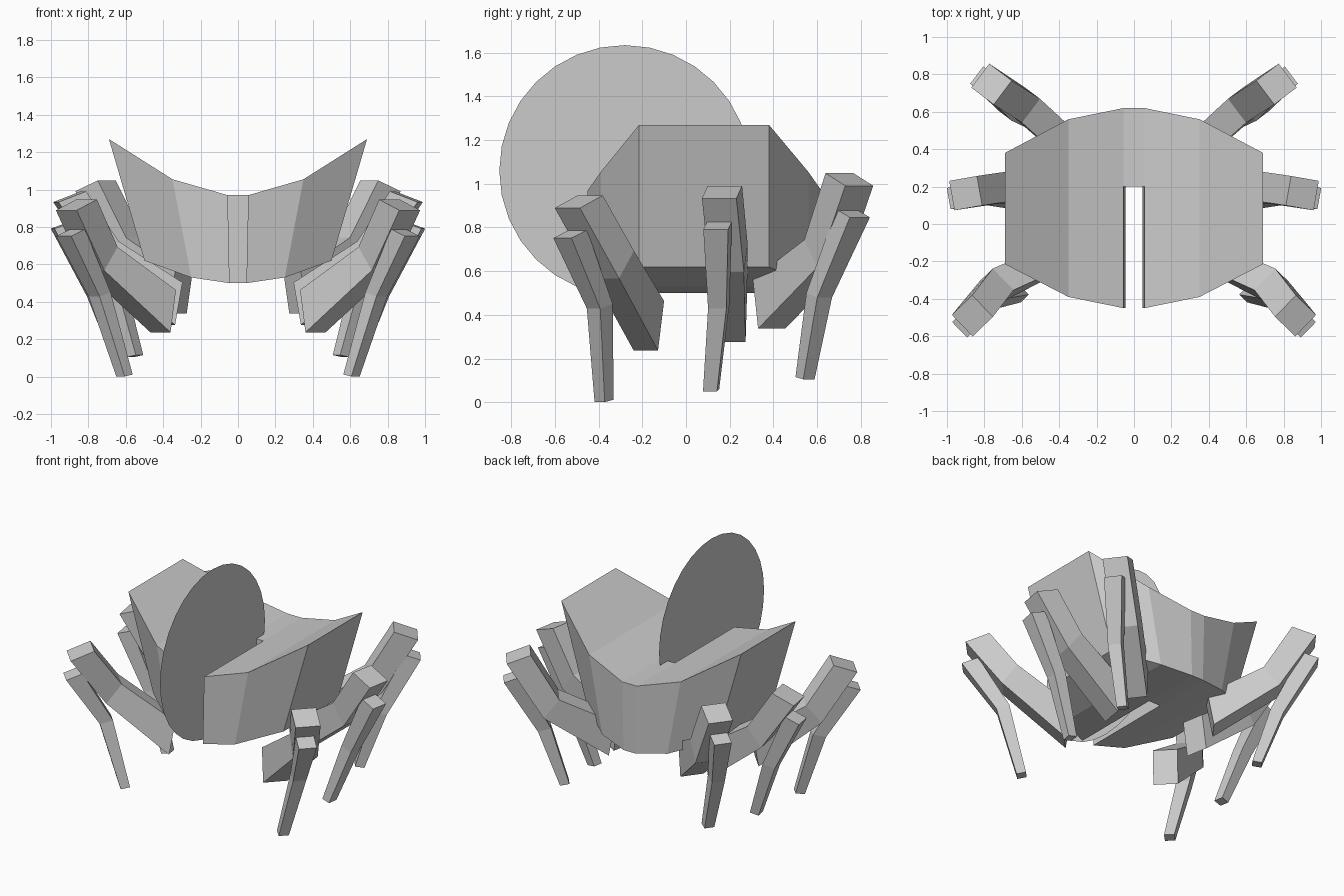
import bpy, bmesh
from math import sin, cos, radians
from mathutils import Vector

if "Cube" in bpy.data.objects:
    bpy.data.objects.remove(bpy.data.objects["Cube"])


def finish(name, bm, mirror=True):
    bmesh.ops.recalc_face_normals(bm, faces=bm.faces)
    mesh = bpy.data.meshes.new(name)
    bm.to_mesh(mesh)
    bm.free()
    ob = bpy.data.objects.new(name, mesh)
    bpy.context.collection.objects.link(ob)
    if mirror:
        ob.modifiers.new("Mirror", 'MIRROR').use_axis[0] = True
    return ob


# Body: half outline (column, y); each column gives top (x, z) and bottom (x, z)
columns = [((0, .97), (0, .50)), ((.055, .97), (.045, .50)),
           ((.35, 1.055), (.25, .53)), ((.69, 1.27), (.50, .62))]
outline = [(0, .20), (1, .20), (1, -.45), (2, -.39), (3, -.215),
           (3, .38), (2, .56), (1, .62), (0, .62)]
bm = bmesh.new()
rings = [[bm.verts.new((columns[c][k][0], y, columns[c][k][1])) for c, y in outline]
         for k in (0, 1)]
for ring in rings:
    for face in ((3, 4, 5, 6), (1, 2, 3, 6, 7), (0, 1, 7, 8)):
        bm.faces.new([ring[i] for i in face])
top, bottom = rings
for i in range(len(outline) - 1):
    bm.faces.new((top[i], top[i + 1], bottom[i + 1], bottom[i]))
finish("body", bm)

# Thin disc standing in the body slot
bm = bmesh.new()
n = 32
bm.faces.new([bm.verts.new((0, -.28 + .575 * cos(radians(360 * i / n)),
                            1.06 + .575 * sin(radians(360 * i / n)))) for i in range(n)])
finish("disc", bm, mirror=False)


def limb(name, azimuth, centres, sections):
    """Loft rectangles (width, depth, pitch) placed at the centres."""
    a = radians(azimuth)
    radial = Vector((cos(a), sin(a), 0))
    side = Vector((-sin(a), cos(a), 0))
    bm = bmesh.new()
    loops = []
    for c, (w, d, pitch) in zip(centres, sections):
        p = radians(pitch)
        out = (radial * cos(p) + Vector((0, 0, sin(p)))) * d / 2
        s = side * w / 2
        loops.append([bm.verts.new(Vector(c) + v) for v in (-out - s, -out + s, out + s, out - s)])
    for l0, l1 in zip(loops, loops[1:]):
        for i in range(4):
            j = (i + 1) % 4
            bm.faces.new((l0[i], l0[j], l1[j], l1[i]))
    bm.faces.new(loops[0])
    bm.faces.new(loops[-1])
    finish(name, bm)


# Legs: thigh path (hip, bend, knee) and shin path (knee, kink, foot)
thigh_sections = [(.155, .23, -80), (.16, .16, -52), (.16, .161, -21)]
shin_sections = [(.115, .11, -20), (.085, .085, -15), (.065, .06, -10)]
legs = {
    "front": (-44, [(.40, -.17, .35), (.735, -.33, .63), (.864, -.491, .918)],
              [(.895, -.53, .77), (.74, -.395, .44), (.607, -.375, .006)]),
    "middle": (-10, [(.33, .20, .39), (.70, .195, .66), (.90, .165, .962)],
               [(.94, .145, .81), (.76, .15, .44), (.62, .115, .055)]),
    "rear": (37, [(.305, .38, .45), (.59, .635, .68), (.762, .748, 1.02)],
             [(.80, .765, .865), (.66, .61, .49), (.55, .545, .11)]),
}
for name, (azimuth, thigh, shin) in legs.items():
    limb(name + "_thighs", azimuth, thigh, thigh_sections)
    limb(name + "_shins", azimuth, shin, shin_sections)
